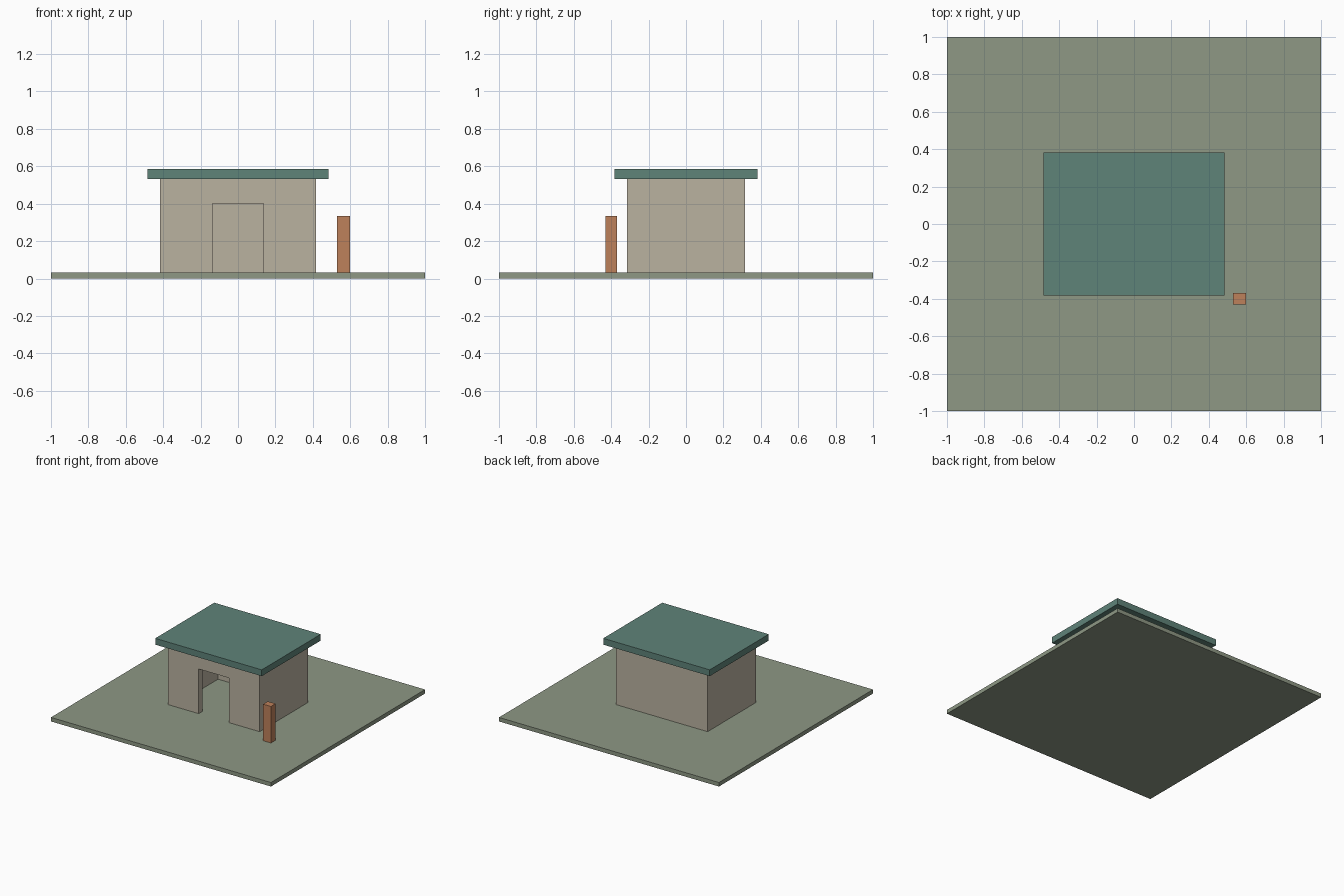
import bpy, bmesh

if "Cube" in bpy.data.objects:
    bpy.data.objects.remove(bpy.data.objects["Cube"])


def material(name, rgb):
    """Flat colour given as 0-255 sRGB, stored as linear."""
    lin = [c / 255 / 12.92 if c < 11 else ((c / 255 + 0.055) / 1.055) ** 2.4 for c in rgb]
    m = bpy.data.materials.new(name)
    m.diffuse_color = (*lin, 1)
    m.use_nodes = True
    m.node_tree.nodes["Principled BSDF"].inputs["Base Color"].default_value = m.diffuse_color
    return m


def finish(name, bm, mat):
    bmesh.ops.recalc_face_normals(bm, faces=bm.faces[:])
    me = bpy.data.meshes.new(name)
    bm.to_mesh(me)
    bm.free()
    me.materials.append(mat)
    ob = bpy.data.objects.new(name, me)
    bpy.context.collection.objects.link(ob)
    return ob


def box(name, x, y, z, mat):
    bm = bmesh.new()
    bmesh.ops.create_cube(bm, size=1)
    for v in bm.verts:
        v.co = [lo + (c + 0.5) * (hi - lo) for c, (lo, hi) in zip(v.co, (x, y, z))]
    return finish(name, bm, mat)


ground_green = material("sage green", (142, 152, 133))
wall_beige = material("warm beige", (186, 178, 160))
roof_teal = material("dull teal", (95, 131, 121))
post_orange = material("terracotta", (190, 129, 91))

BASE, TOP = 0.033, 0.533      # wall foot and wall top
W, D, T = 0.417, 0.315, 0.05  # half width, half depth, wall thickness
DOOR_W, DOOR_TOP = 0.137, 0.40

# Ground slab
box("ground_slab", (-1, 1), (-1, 1), (0, BASE), ground_green)

# Front wall: doorway profile extruded through its thickness
bm = bmesh.new()
profile = [(-W, BASE), (-DOOR_W, BASE), (-DOOR_W, DOOR_TOP), (DOOR_W, DOOR_TOP),
           (DOOR_W, BASE), (W, BASE), (W, TOP), (-W, TOP)]
face = bm.faces.new([bm.verts.new((x, -D, z)) for x, z in profile])
ext = bmesh.ops.extrude_face_region(bm, geom=[face], use_keep_orig=True)
bmesh.ops.translate(bm, vec=(0, T, 0),
                    verts=[g for g in ext["geom"] if isinstance(g, bmesh.types.BMVert)])
finish("front_wall", bm, wall_beige)

# Back and side walls
box("back_wall", (-W, W), (D - T, D), (BASE, TOP), wall_beige)
for side, x in (("left", (-W, -W + T)), ("right", (W - T, W))):
    box(side + "_wall", x, (-D + T, D - T), (BASE, TOP), wall_beige)

# Overhanging flat roof
box("roof", (-0.484, 0.484), (-0.383, 0.383), (TOP, 0.585), roof_teal)

# Free-standing post by the front corner
box("post", (0.53, 0.60), (-0.43, -0.37), (BASE, 0.333), post_orange)
